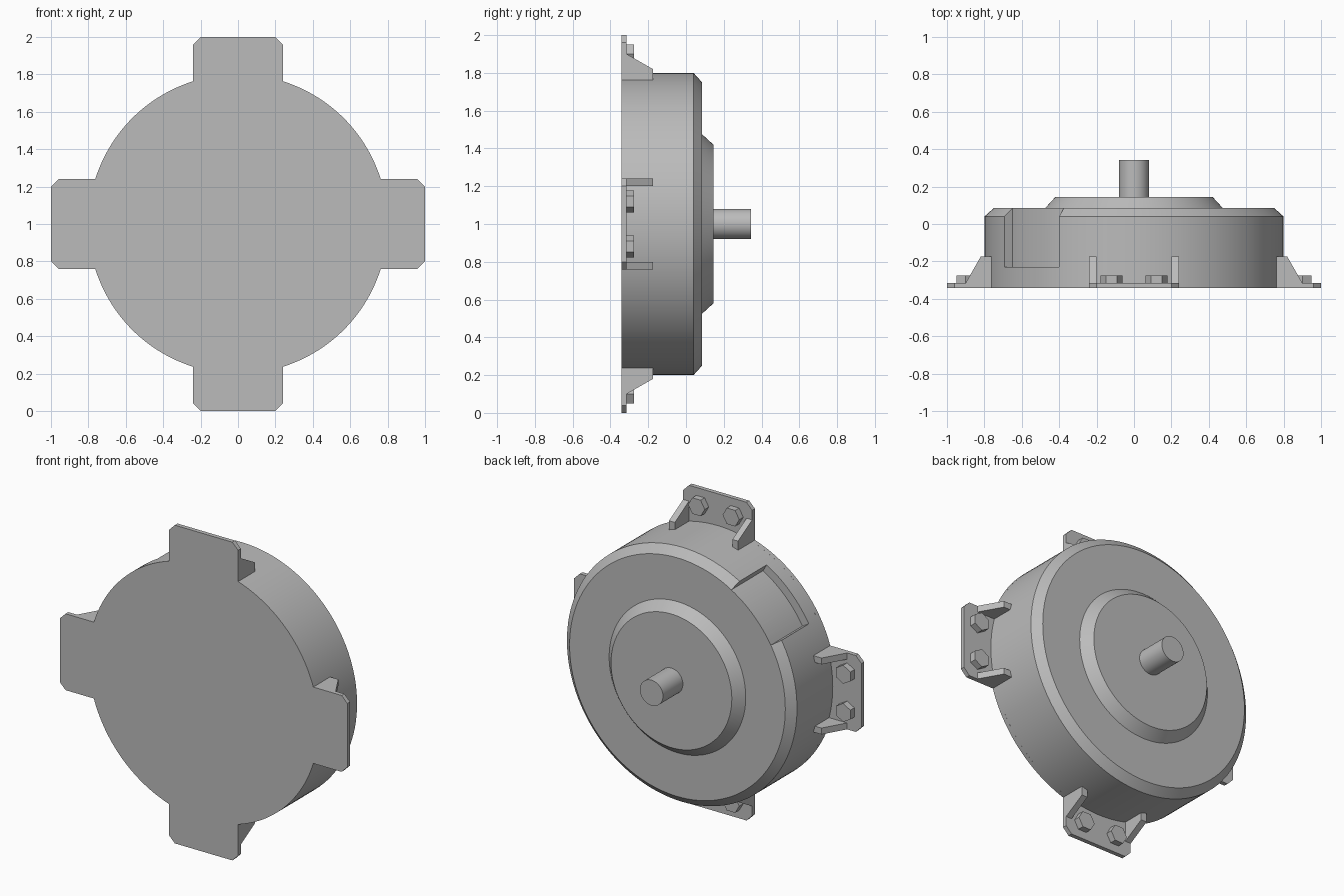
import bpy, bmesh
from math import radians, cos, sin, asin, pi
from mathutils import Matrix, Vector

if "Cube" in bpy.data.objects:
    bpy.data.objects.remove(bpy.data.objects["Cube"])

grey = bpy.data.materials.new("metal grey")
grey.use_nodes = True
grey.diffuse_color = (0.5, 0.5, 0.5, 1)
grey.node_tree.nodes["Principled BSDF"].inputs["Base Color"].default_value = (0.5, 0.5, 0.5, 1)

FRONT, PLATE = -0.342, -0.315      # front face and back of the mounting plate
RADIUS, TAB = 0.8, 0.24            # body radius and half width of a tab
CENTRE = Matrix.Translation((0, 0, 1))


def finish(name, bm, matrix=CENTRE):
    bmesh.ops.transform(bm, matrix=matrix, verts=bm.verts)
    bmesh.ops.recalc_face_normals(bm, faces=bm.faces)
    mesh = bpy.data.meshes.new(name)
    bm.to_mesh(mesh)
    bm.free()
    mesh.materials.append(grey)
    obj = bpy.data.objects.new(name, mesh)
    bpy.context.collection.objects.link(obj)
    return obj


def prism(name, points, direction, matrix=CENTRE):
    """Extrude a closed outline along a direction."""
    bm = bmesh.new()
    face = bm.faces.new([bm.verts.new(p) for p in points])
    out = bmesh.ops.extrude_face_region(bm, geom=[face], use_keep_orig=True)
    moved = [v for v in out["geom"] if isinstance(v, bmesh.types.BMVert)]
    bmesh.ops.translate(bm, vec=Vector(direction), verts=moved)
    return finish(name, bm, matrix)


def lathe(name, profile, steps=128):
    """Turn a (radius, y) profile about the y axis, capping both ends."""
    bm = bmesh.new()
    rings = [[bm.verts.new((r * cos(2 * pi * i / steps), y, r * sin(2 * pi * i / steps)))
              for i in range(steps)] for r, y in profile]
    for a, b in zip(rings, rings[1:]):
        for i in range(steps):
            j = (i + 1) % steps
            bm.faces.new((a[i], a[j], b[j], b[i]))
    bm.faces.new(rings[0])
    bm.faces.new(rings[-1])
    return finish(name, bm)


def smooth(obj):
    bpy.ops.object.select_all(action="DESELECT")
    obj.select_set(True)
    bpy.context.view_layer.objects.active = obj
    bpy.ops.object.shade_smooth_by_angle(angle=radians(25))


def arc(radius, start, end, steps, y):
    angles = [start + (end - start) * i / steps for i in range(steps + 1)]
    return [(radius * cos(a), y, radius * sin(a)) for a in angles]


# Turned housing with raised hub and output shaft
body = lathe("housing", [(RADIUS, PLATE), (RADIUS, 0.04), (0.75, 0.085), (0.475, 0.085),
                         (0.42, 0.145), (0.08, 0.145), (0.08, 0.343)])

# Shallow pocket cut in the rim
start, end = radians(120), radians(150)
cutter = prism("pocket_cutter",
               arc(0.749, start, end, 16, -0.23) + arc(0.9, end, start, 16, -0.23), (0, 0.5, 0))
cutter.hide_render = True
cut = body.modifiers.new("pocket", "BOOLEAN")
cut.operation, cut.solver, cut.object = "DIFFERENCE", "EXACT", cutter
bpy.context.view_layer.objects.active = body
bpy.ops.object.modifier_apply(modifier="pocket")
bpy.data.objects.remove(cutter)
smooth(body)

# Round mounting plate with four chamfered tabs as one outline
outline = []
root = asin(TAB / RADIUS)
for k in range(4):
    turn = Matrix.Rotation(-k * pi / 2, 4, "Y")
    tab = [(0.96, FRONT, -TAB), (1, FRONT, -0.2), (1, FRONT, 0.2), (0.96, FRONT, TAB)]
    outline += [turn @ Vector(p) for p in tab + arc(RADIUS, root, pi / 2 - root, 40, FRONT)]
smooth(prism("mounting_plate", outline, (0, PLATE - FRONT, 0)))

# Gusset ribs and hexagonal bolts on each tab
for k, side in enumerate(("left", "top", "right", "bottom")):
    place = CENTRE @ Matrix.Rotation(-k * pi / 2, 4, "Y")
    for n, sign in enumerate((-1, 1), 1):
        rib = [(0.74, PLATE), (0.9, PLATE), (0.82, -0.175), (0.74, -0.175)]
        prism(f"{side}_rib_{n}", [(r, y, sign * TAB) for r, y in rib], (0, 0, -sign * 0.04), place)
        hexagon = [(0.9 + 0.058 * sin(i * pi / 3), PLATE, sign * 0.12 + 0.058 * cos(i * pi / 3))
                   for i in range(6)]
        prism(f"{side}_bolt_{n}", hexagon, (0, 0.04, 0), place)
